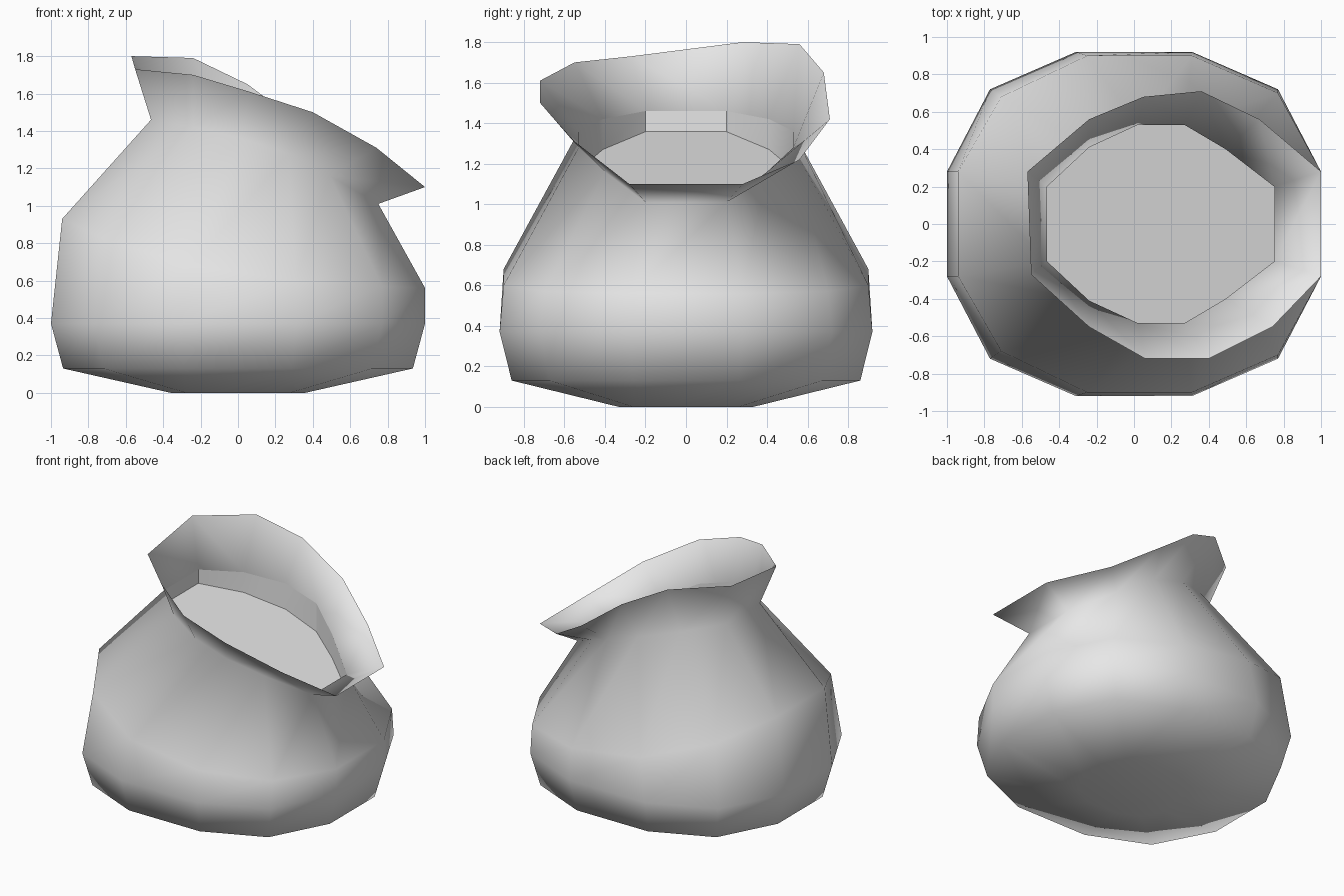
import bpy
import bmesh
import math

SIDES = 12

# Remove the default cube only
default_cube = bpy.data.objects.get("Cube")
if default_cube:
    bpy.data.objects.remove(default_cube, do_unlink=True)

# Single plain cloth colour
cloth = bpy.data.materials.new("grey_cloth")
cloth.use_nodes = True
cloth.diffuse_color = (0.8, 0.8, 0.8, 1)
cloth.node_tree.nodes["Principled BSDF"].inputs["Base Color"].default_value = cloth.diffuse_color


def mirrored_ring(half):
    """Complete a ring from its back half by mirroring across the y axis."""
    return half + [(x, -y, z) for x, y, z in reversed(half)]


def scaled_ring(outline, scale, height):
    return mirrored_ring([(x * scale, y * scale, height) for x, y in outline])


def loft(name, rings, cap_start=False, cap_end=False, smooth_angle=180):
    """Bridge consecutive rings into one surface, optionally closing its ends."""
    bm = bmesh.new()
    loops = [[bm.verts.new(point) for point in ring] for ring in rings]
    for lower, upper in zip(loops, loops[1:]):
        for i in range(SIDES):
            j = (i + 1) % SIDES
            bm.faces.new((lower[i], lower[j], upper[j], upper[i]))
    if cap_start:
        bm.faces.new(list(reversed(loops[0])))
    if cap_end:
        bm.faces.new(loops[-1])
    mesh = bpy.data.meshes.new(name)
    bm.to_mesh(mesh)
    bm.free()
    mesh.materials.append(cloth)
    part = bpy.data.objects.new(name, mesh)
    bpy.context.collection.objects.link(part)
    bpy.ops.object.select_all(action="DESELECT")
    part.select_set(True)
    bpy.context.view_layer.objects.active = part
    if smooth_angle >= 180:
        bpy.ops.object.shade_smooth()
    else:
        bpy.ops.object.shade_smooth_by_angle(angle=math.radians(smooth_angle))
    return part


# Twelve-sided belly outline, back half from the left side to the right side
outline = [(1, .28), (.77, .72), (.31, .92), (-.31, .92), (-.77, .72), (-1, .28)]
base = scaled_ring(outline, .36, 0)
lower_belly = scaled_ring(outline, .935, .13)
belly = scaled_ring(outline, 1, .37)

# Tilted shoulder and tied neck
shoulder = mirrored_ring([(1, .28, .56), (.77, .7, .57), (.31, .9, .6),
                          (-.25, .9, .68), (-.71, .68, .82), (-.94, .28, .93)])
neck = mirrored_ring([(.75, .2, 1.01), (.49, .4, 1.16), (.27, .53, 1.28),
                      (.02, .53, 1.36), (-.24, .41, 1.42), (-.465, .2, 1.46)])

# Uneven flared rim
rim = [(1, .28, 1.1), (.67, .56, 1.22), (.36, .71, 1.42),
       (.05, .68, 1.65), (-.24, .56, 1.79), (-.57, .28, 1.8),
       (-.55, -.27, 1.73), (-.24, -.55, 1.7), (.06, -.72, 1.61),
       (.4, -.72, 1.5), (.74, -.55, 1.31), (1, -.28, 1.1)]

loft("sack_body", [base, lower_belly, belly, shoulder, neck, rim], cap_start=True)

# Sloping contents recessed just inside the neck
contents = [(x, y, 1.36 - .39 * (x + .47)) for x, y, z in neck]
loft("sack_contents", [neck, contents], cap_end=True, smooth_angle=30)
